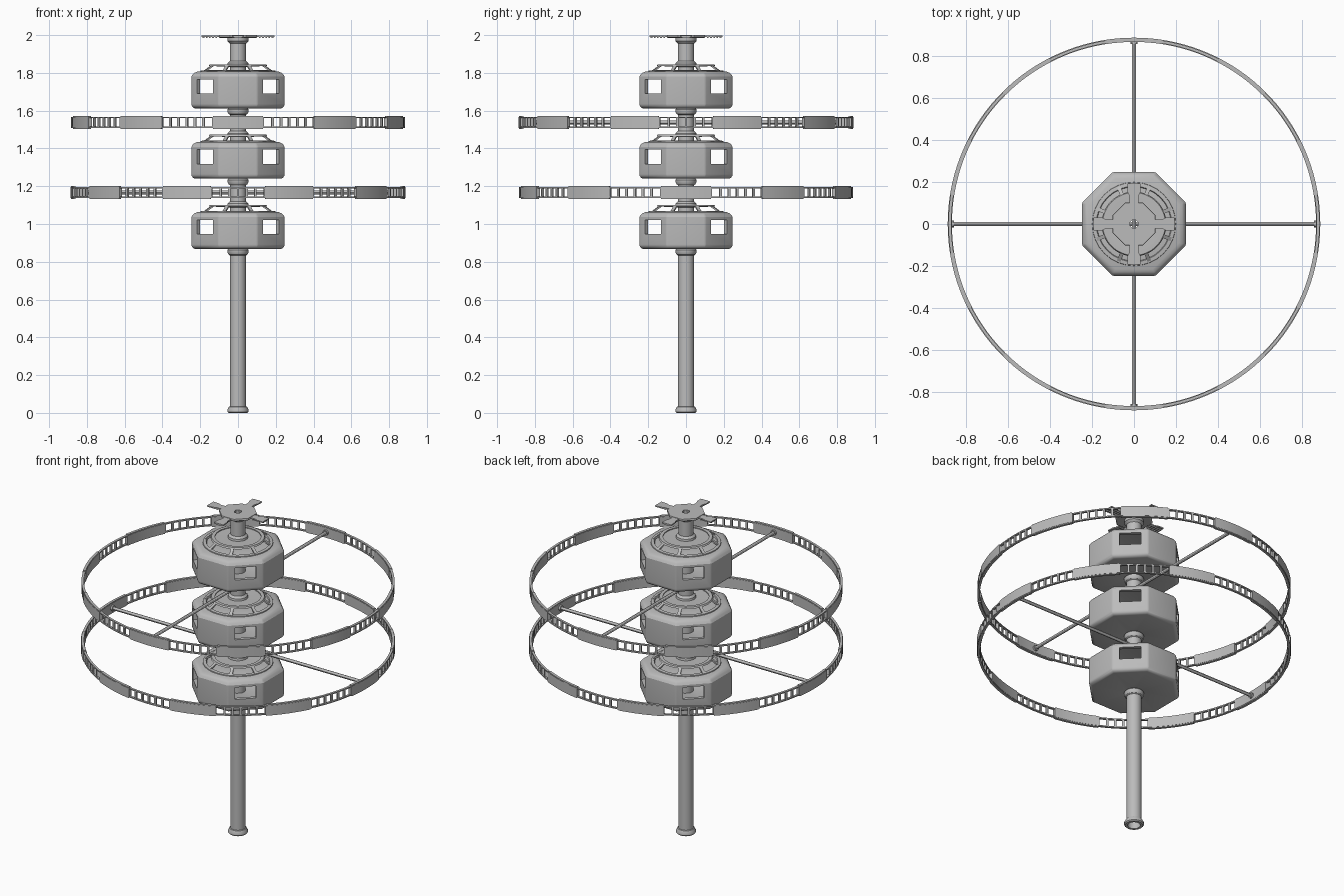
import bpy, bmesh, math
from math import cos, sin, pi, radians
from mathutils import Matrix

if "Cube" in bpy.data.objects:
    bpy.data.objects.remove(bpy.data.objects["Cube"])

grey = bpy.data.materials.new("hull_grey")
grey.diffuse_color = (0.5, 0.5, 0.5, 1)
grey.use_nodes = True
grey.node_tree.nodes["Principled BSDF"].inputs["Base Color"].default_value = grey.diffuse_color


def finish(bm, name):
    bmesh.ops.recalc_face_normals(bm, faces=bm.faces)
    me = bpy.data.meshes.new(name)
    bm.to_mesh(me)
    bm.free()
    me.materials.append(grey)
    ob = bpy.data.objects.new(name, me)
    bpy.context.collection.objects.link(ob)
    return ob


def lathe(bm, profile, sides, z=0.0, phase=0.0, fit=False):
    """Spin a closed (r, z) profile; fit=True treats r as the flat-to-centre distance."""
    k = 1 / cos(pi / sides) if fit else 1
    rings = []
    for i in range(sides):
        a = phase + 2 * pi * i / sides
        rings.append([bm.verts.new((r * k * cos(a), r * k * sin(a), z + h)) for r, h in profile])
    n = len(profile)
    for i in range(sides):
        p, q = rings[i], rings[(i + 1) % sides]
        for j in range(n):
            bm.faces.new((p[j], q[j], q[(j + 1) % n], p[(j + 1) % n]))


def arc_box(bm, r0, r1, z0, z1, a0, a1, steps):
    """Curved block between two angles in degrees."""
    rows = []
    for i in range(steps + 1):
        a = radians(a0 + (a1 - a0) * i / steps)
        rows.append([bm.verts.new((r * cos(a), r * sin(a), h))
                     for r, h in ((r0, z0), (r1, z0), (r1, z1), (r0, z1))])
    for p, q in zip(rows, rows[1:]):
        for j in range(4):
            bm.faces.new((p[j], q[j], q[(j + 1) % 4], p[(j + 1) % 4]))
    bm.faces.new(rows[0][::-1])
    bm.faces.new(rows[-1])


def box(bm, size, mat):
    bmesh.ops.create_cube(bm, size=1, matrix=mat @ Matrix.Diagonal((*size, 1)))


def rod(bm, r, length, mat, seg=12):
    bmesh.ops.create_cone(bm, cap_ends=True, segments=seg, radius1=r, radius2=r,
                          depth=length, matrix=mat)


BASES = [0.868, 1.24, 1.612]

# Hollow central mast with collars at each module
prof = [(0.036, 0), (0.050, 0), (0.056, 0.006), (0.056, 0.016), (0.048, 0.032), (0.043, 0.034)]
for b in BASES:
    prof += [(0.043, b - 0.034), (0.050, b - 0.030), (0.056, b - 0.018), (0.056, b - 0.006),
             (0.050, b), (0.043, b + 0.002), (0.043, b + 0.224), (0.057, b + 0.228),
             (0.055, b + 0.240), (0.043, b + 0.252)]
prof += [(0.043, 1.955), (0.055, 1.968), (0.055, 1.984), (0.02, 1.984), (0.02, 1.96), (0.036, 1.95)]
bm = bmesh.new()
lathe(bm, prof, 32)
finish(bm, "mast")

# Octagonal hollow modules with openings on the diagonal sides
shell = [(0.035, 0), (0.234, 0), (0.247, 0.016), (0.247, 0.168), (0.236, 0.186), (0.215, 0.195),
         (0.035, 0.195), (0.035, 0.175), (0.225, 0.175), (0.225, 0.02), (0.035, 0.02)]
for n, b in enumerate(BASES):
    bm = bmesh.new()
    lathe(bm, shell, 8, b, pi / 8, True)
    body = finish(bm, f"module_body_{n + 1}")
    bev = body.modifiers.new("soft_edges", 'BEVEL')
    bev.width, bev.segments, bev.angle_limit = 0.008, 2, radians(35)
    cutters = []
    for ang in (45, 135):
        bm = bmesh.new()
        box(bm, (0.8, 0.12, 0.075),
            Matrix.Translation((0, 0, b + 0.116)) @ Matrix.Rotation(radians(ang), 4, 'Z'))
        cut = finish(bm, "opening_cutter")
        cut.hide_render = True
        mod = body.modifiers.new("opening", 'BOOLEAN')
        mod.operation, mod.solver, mod.object = 'DIFFERENCE', 'EXACT', cut
        cutters.append(cut)
    bpy.ops.object.select_all(action='DESELECT')
    body.select_set(True)
    bpy.context.view_layer.objects.active = body
    bpy.ops.object.convert(target='MESH')
    for c in cutters:
        bpy.data.objects.remove(c)

    # Open conical crown on top of the module
    bm = bmesh.new()
    z = b + 0.192
    lathe(bm, [(0.175, 0), (0.200, 0), (0.198, 0.008), (0.180, 0.010)], 32, z)
    lathe(bm, [(0.130, 0.032), (0.155, 0.032), (0.150, 0.041), (0.130, 0.041)], 32, z)
    lathe(bm, [(0.040, 0.028), (0.133, 0.032), (0.133, 0.036), (0.040, 0.034)], 32, z)
    tilt = math.atan2(0.030, 0.045)
    for k in range(8):
        box(bm, (0.056, 0.018, 0.008),
            Matrix.Rotation(radians(22.5 + 45 * k), 4, 'Z')
            @ Matrix.Translation((0.166, 0, z + 0.021)) @ Matrix.Rotation(tilt, 4, 'Y'))
    finish(bm, f"module_crown_{n + 1}")

# Two big rings: solid panels alternating with ladder sections, plus spokes
for name, z, start, axis in (("lower", 1.167, 0, 0), ("upper", 1.538, 18, 90)):
    bm = bmesh.new()
    for s in (-1, 1):
        h = z + s * 0.0255
        lathe(bm, [(0.870, h - 0.0035), (0.884, h - 0.0035),
                   (0.884, h + 0.0035), (0.870, h + 0.0035)], 100)
    for k in range(10):
        mid = start + 18 + 36 * k
        for j in range(1, 6):
            a = mid - 9 + 3 * j
            arc_box(bm, 0.871, 0.883, z - 0.025, z + 0.025, a - 0.4, a + 0.4, 1)
    finish(bm, name + "_ring_ladders")

    bm = bmesh.new()
    for k in range(10):
        mid = start + 36 * k
        arc_box(bm, 0.867, 0.887, z - 0.029, z + 0.029, mid - 9, mid + 9, 8)
        arc_box(bm, 0.869, 0.885, z - 0.034, z + 0.034, mid - 8.6, mid + 8.6, 8)
    finish(bm, name + "_ring_panels")

    bm = bmesh.new()
    along = (Matrix.Translation((0, 0, z)) @ Matrix.Rotation(radians(axis), 4, 'Z')
             @ Matrix.Rotation(pi / 2, 4, 'Y'))
    rod(bm, 0.010, 1.75, along)
    for s in (-1, 1):
        rod(bm, 0.017, 0.014, along @ Matrix.Translation((0, 0, s * 0.863)))
    finish(bm, name + "_ring_spokes")

# Top plate with four docking arms
bm = bmesh.new()
lathe(bm, [(0.02, 1.984), (0.094, 1.984), (0.102, 1.990), (0.100, 2.0), (0.02, 2.0)],
      8, 0, pi / 8, True)
finish(bm, "top_plate")
bm = bmesh.new()
for k in range(4):
    turn = Matrix.Rotation(k * pi / 2, 4, 'Z')
    outline = [(0.09, 0.022), (0.135, 0.022), (0.150, 0.030), (0.192, 0.032)]
    outline += [(x, -y) for x, y in reversed(outline)]
    face = bm.faces.new([bm.verts.new(turn @ Matrix.Translation((x, y, 1.991)).translation)
                         for x, y in outline])
    ext = bmesh.ops.extrude_face_region(bm, geom=[face])
    top = [v for v in ext["geom"] if isinstance(v, bmesh.types.BMVert)]
    bmesh.ops.translate(bm, verts=top, vec=(0, 0, 0.007))
    for j in range(5):
        box(bm, (0.009, 0.044, 0.006), turn @ Matrix.Translation((0.115 + 0.017 * j, 0, 1.988)))
finish(bm, "top_arms")

# Smooth round parts, keep hard edges
bpy.ops.object.select_all(action='SELECT')
bpy.context.view_layer.objects.active = bpy.data.objects["mast"]
bpy.ops.object.shade_smooth_by_angle(angle=radians(30))
